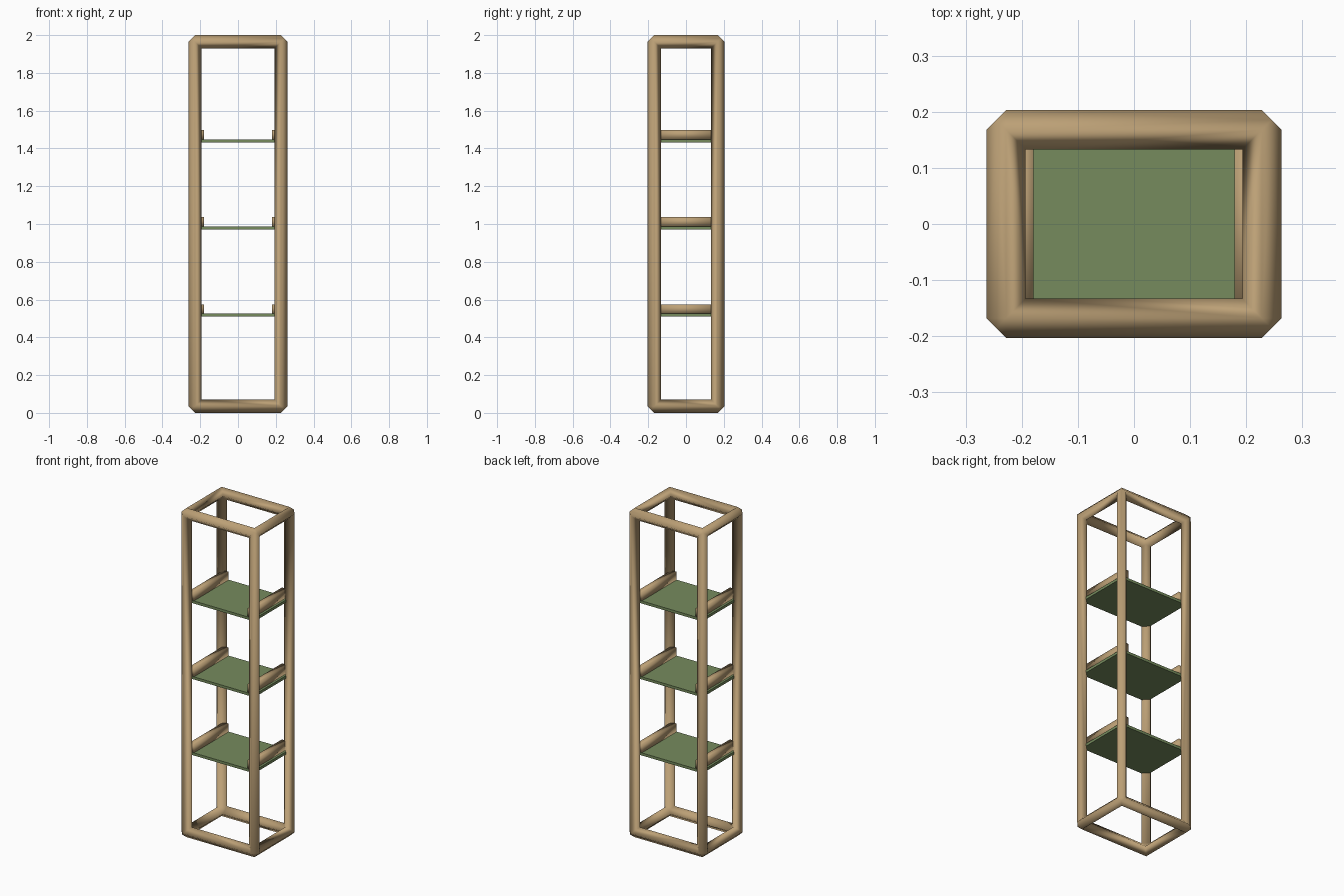
import bpy, bmesh

if "Cube" in bpy.data.objects:
    bpy.data.objects.remove(bpy.data.objects["Cube"])

R = 0.035                      # half diagonal of the diamond-section bars
H = (0.228, 0.168, 0.965)      # half sizes of the bar centre lines


def material(name, rgb):
    m = bpy.data.materials.new(name)
    m.diffuse_color = (*rgb, 1)
    m.use_nodes = True
    m.node_tree.nodes["Principled BSDF"].inputs["Base Color"].default_value = m.diffuse_color
    return m


wood = material("wood", (0.50, 0.35, 0.18))
green = material("green_board", (0.18, 0.26, 0.11))


def finish(bm, name, mat, smooth):
    bmesh.ops.recalc_face_normals(bm, faces=bm.faces)
    for f in bm.faces:
        f.smooth = smooth
    me = bpy.data.meshes.new(name)
    bm.to_mesh(me)
    bm.free()
    me.materials.append(mat)
    ob = bpy.data.objects.new(name, me)
    bpy.context.collection.objects.link(ob)
    return ob


def box(name, lo, hi, mat, smooth=False):
    bm = bmesh.new()
    bmesh.ops.create_cube(bm, size=1)
    for v in bm.verts:
        v.co = [(lo[i] + hi[i]) / 2 + v.co[i] * (hi[i] - lo[i]) for i in range(3)]
    return finish(bm, name, mat, smooth)


# Frame: twelve diamond bars, mitred where three meet at each corner.
# Each chain is one bar face's end, as (along, side 1, side 2) offsets in R.
CHAINS = [
    [(0, 0, 1), (.5, .5, .5), (0, 1, 0)],
    [(0, 0, 1), (-1, -1, 0)],
    [(0, 1, 0), (-1, 0, -1)],
    [(-1, -1, 0), (-.5, -.5, -.5), (-1, 0, -1)],
]
bm = bmesh.new()
for i in range(3):
    j, k = (i + 1) % 3, (i + 2) % 3
    for sj in (-1, 1):
        for sk in (-1, 1):
            for chain in CHAINS:
                def point(p, s):
                    co = [0, 0, 0]
                    for axis, sign, d in zip((i, j, k), (s, sj, sk), p):
                        co[axis] = sign * (H[axis] + d * R)
                    co[2] += 1
                    return bm.verts.new(co)
                bm.faces.new([point(p, 1) for p in chain] +
                             [point(p, -1) for p in reversed(chain)])
bmesh.ops.remove_doubles(bm, verts=bm.verts, dist=0.0005)
finish(bm, "frame", wood, True)

# Three shelves, each with a rail along both sides
for n, z in enumerate((0.509, 0.971, 1.432), 1):
    box(f"shelf_{n}", (-H[0], -H[1], z), (H[0], H[1], z + 0.016), green)
    for side, x0, x1 in (("left", -0.214, -0.179), ("right", 0.179, 0.214)):
        box(f"{side}_rail_{n}", (x0, -0.166, z + 0.016), (x1, 0.166, z + 0.066), wood, True)
